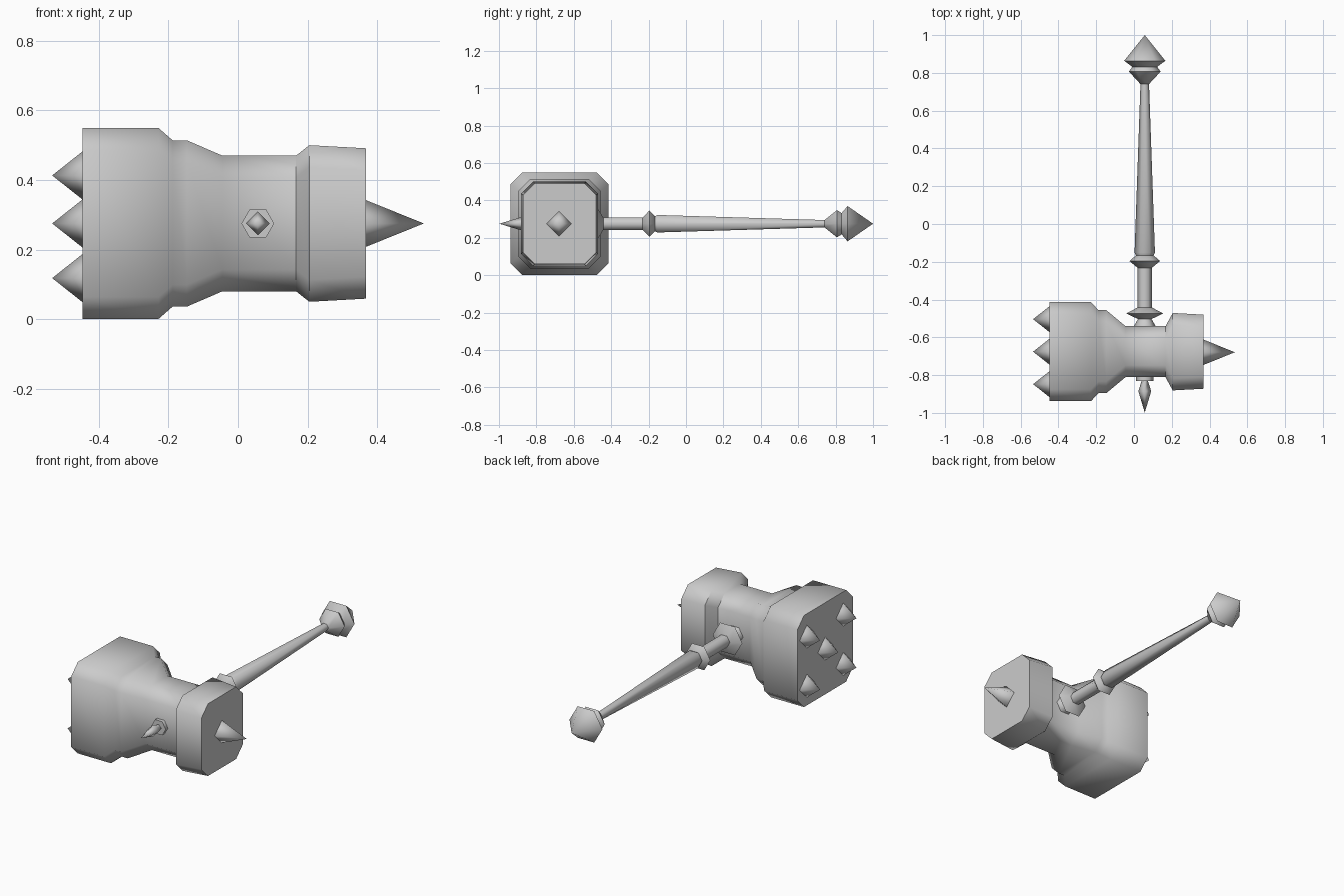
import bpy, bmesh
from math import cos, sin, pi, radians
from mathutils import Vector

if "Cube" in bpy.data.objects:
    bpy.data.objects.remove(bpy.data.objects["Cube"])


def loft(name, rings, angle):
    """Skin a list of equal-length point loops; close both ends."""
    bm = bmesh.new()
    loops = [[bm.verts.new(p) for p in ring] for ring in rings]
    n = len(loops[0])
    for a, b in zip(loops, loops[1:]):
        for i in range(n):
            j = (i + 1) % n
            bm.faces.new((a[i], a[j], b[j], b[i]))
    bm.faces.new(loops[0])
    bm.faces.new(loops[-1])
    bmesh.ops.remove_doubles(bm, verts=bm.verts, dist=1e-5)
    bmesh.ops.recalc_face_normals(bm, faces=bm.faces)
    mesh = bpy.data.meshes.new(name)
    bm.to_mesh(mesh)
    bm.free()
    for p in mesh.polygons:
        p.use_smooth = True
    mesh.set_sharp_from_angle(angle=radians(angle))
    obj = bpy.data.objects.new(name, mesh)
    bpy.context.collection.objects.link(obj)
    return obj


def turned(name, centre, axis, profile, sides, angle=65):
    """Faceted turning along x or y; profile is (position, radius)."""
    rings = []
    for pos, r in profile:
        r = max(r, 1e-6)
        ring = []
        for k in range(sides):
            u, z = r * cos(2 * pi * k / sides), r * sin(2 * pi * k / sides)
            off = (pos, u, z) if axis == 'x' else (u, pos, z)
            ring.append(Vector(centre) + Vector(off))
        rings.append(ring)
    return loft(name, rings, angle)


def octagon(x, hy, hz, c=0.063):
    """Chamfered rectangle across the head at x."""
    q = [(hy, hz - c), (hy - c, hz)]
    pts = q + [(-a, b) for a, b in q[::-1]]
    pts += [(-a, -b) for a, b in pts]
    return [(x, HY + a, HZ + b) for a, b in pts]


HY, HZ, HX = -0.676, 0.275, 0.057

# Hammer head: (x, half depth, half height)
head = [(-0.447, 0.262, 0.274), (-0.228, 0.262, 0.274), (-0.188, 0.22, 0.239),
        (-0.147, 0.22, 0.239), (-0.045, 0.135, 0.195), (0.167, 0.135, 0.195),
        (0.205, 0.205, 0.225), (0.368, 0.196, 0.216)]
loft("hammer_head", [octagon(*s) for s in head], 50)

# Spikes on the striking face: four corners and the middle
spots = [(0, 0)] + [(sy * 0.172, z) for sy in (-1, 1) for z in (0.138, -0.157)]
for i, (dy, dz) in enumerate(spots):
    turned(f"face_spike_{i}", (0, HY + dy, HZ + dz), 'x',
           [(-0.44, 0.07), (-0.447, 0.069), (-0.534, 0)], 4, 95)

# Single spike on the narrow end
turned("end_spike", (0, HY - 0.003, HZ), 'x',
       [(0.36, 0.068), (0.368, 0.067), (0.534, 0)], 4, 95)

# Hexagonal collar and pointed stud on the front
turned("front_collar", (HX, 0, HZ), 'y', [(-0.79, 0.047), (-0.832, 0.047)], 6)
turned("front_stud", (HX, 0, HZ), 'y',
       [(-0.825, 0.018), (-0.835, 0.018), (-0.885, 0.034), (-0.998, 0)], 4, 95)

# Handle: socket collar, lower shaft, ring, tapered grip, pommel
turned("handle_collar", (HX, 0, HZ), 'y',
       [(-0.56, 0.058), (-0.538, 0.056), (-0.503, 0.036), (-0.474, 0.098),
        (-0.442, 0.038)], 6)
turned("lower_shaft", (HX, 0, HZ), 'y', [(-0.5, 0.038), (-0.2, 0.038)], 6)
turned("handle_ring", (HX, 0, HZ), 'y',
       [(-0.232, 0.038), (-0.196, 0.081), (-0.162, 0.042)], 6)
turned("grip", (HX, 0, HZ), 'y',
       [(-0.17, 0.045), (-0.152, 0.054), (0.76, 0.022)], 6)
turned("pommel", (HX, 0, HZ), 'y',
       [(0.74, 0.022), (0.807, 0.084), (0.832, 0.066), (0.864, 0.109),
        (1.0, 0)], 6)
